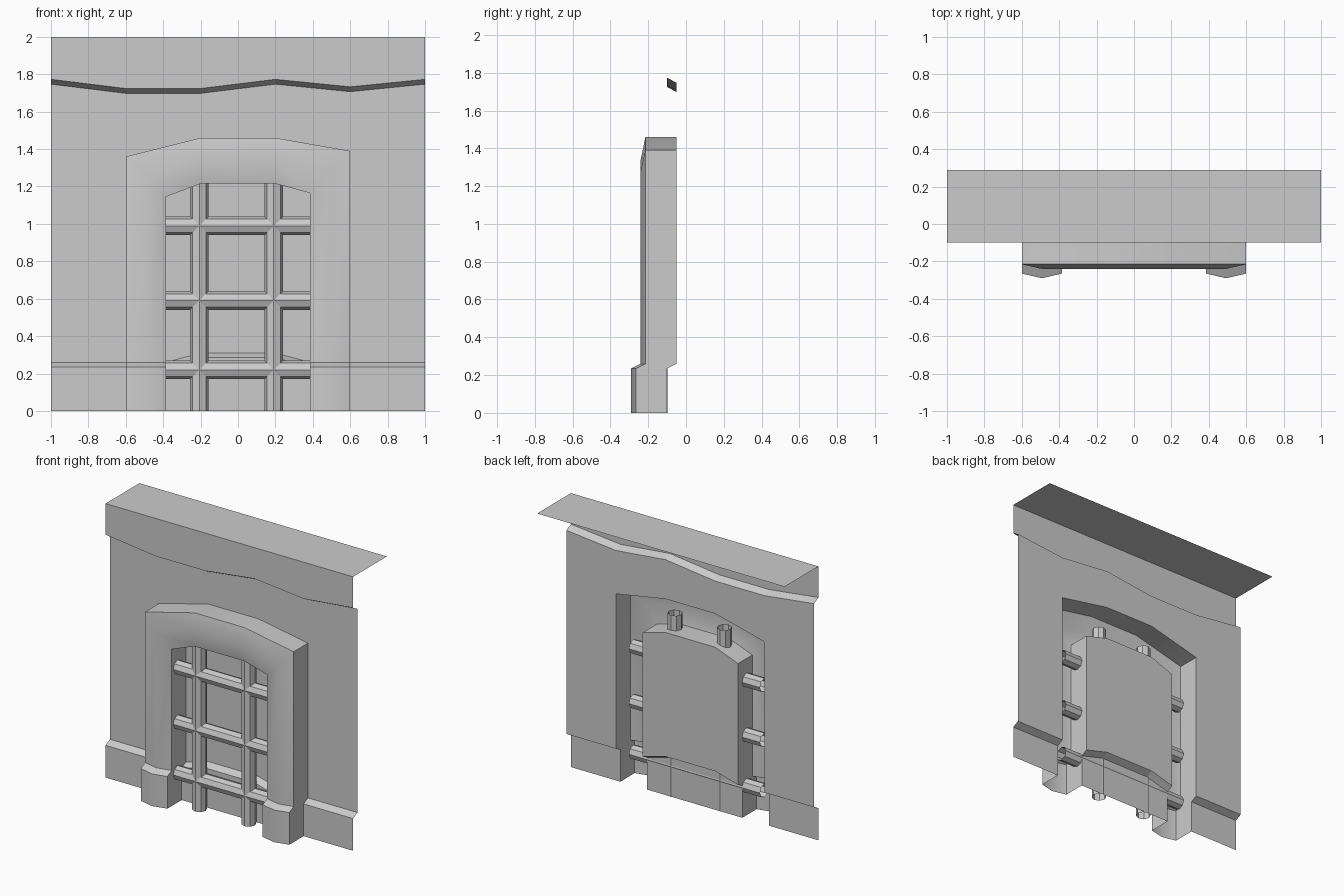
import bpy, math

if "Cube" in bpy.data.objects:
    bpy.data.objects.remove(bpy.data.objects["Cube"])


def grid_sheet(name, rows, skip=lambda r, c: False, smooth=False):
    """Open sheet from rows of points; columns run left to right as seen from the front."""
    n = len(rows[0])
    verts = [p for row in rows for p in row]
    faces = [(r * n + c, r * n + c + 1, (r + 1) * n + c + 1, (r + 1) * n + c)
             for r in range(len(rows) - 1) for c in range(n - 1) if not skip(r, c)]
    mesh = bpy.data.meshes.new(name)
    mesh.from_pydata(verts, [], faces)
    obj = bpy.data.objects.new(name, mesh)
    bpy.context.collection.objects.link(obj)
    if smooth:
        bpy.ops.object.select_all(action='DESELECT')
        obj.select_set(True)
        bpy.context.view_layer.objects.active = obj
        bpy.ops.object.shade_smooth_by_angle(angle=math.radians(30))
    return obj


BACK, STEP = -0.05, -0.05       # wall plane, extra projection of the plinth
FOOT, LEDGE = 0.235, 0.26       # lower and upper edge of the plinth slope

# wall: plinth, wavy overhang and top ledge, with the arched opening left out
xs = [-1, -0.6, -0.2, 0.2, 0.6, 1]
arch = [1.36, 1.36, 1.46, 1.46, 1.39, 1.39]
wave = [1.76, 1.711, 1.711, 1.76, 1.72, 1.76]


def level(zs, y):
    return [(x, y, z) for x, z in zip(xs, zs)]


grid_sheet("wall", [
    level([0] * 6, BACK + STEP),
    level([FOOT] * 6, BACK + STEP),
    level([LEDGE] * 6, BACK),
    level(arch, BACK),
    level([z - 0.013 for z in wave], BACK),
    level([z + 0.013 for z in wave], BACK + STEP),
    level([2] * 6, BACK + STEP),
    level([2] * 6, 0.29),
], skip=lambda r, c: r < 3 and 1 <= c <= 3)


# arched surround: a ridged channel section swept along jambs and arch
def arch_path(half, left, crown, right):
    lower = [(0, STEP), (FOOT, STEP), (LEDGE, 0)]
    path = [(-half, z, dy) for z, dy in lower]
    path += [(-half, left, 0), (-0.2, crown, 0), (0.2, crown, 0), (half, right, 0)]
    return path + [(half, z, dy) for z, dy in reversed(lower)]


stations = []
for (xo, zo, dy), (xi, zi, _) in zip(arch_path(0.6, 1.36, 1.46, 1.39),
                                     arch_path(0.385, 1.145, 1.215, 1.165)):
    section = [(0, BACK), (0, -0.215), (0.5, -0.24), (1, -0.215), (1, BACK)]
    stations.append([(xo + (xi - xo) * t, y + dy, zo + (zi - zo) * t) for t, y in section])
grid_sheet("arch_surround", stations, smooth=True)

# recessed panel closing the opening behind the bars
px = [-0.385, -0.2, 0.2, 0.385]
rise = [0, 0.05, 0.05, 0]
grid_sheet("back_panel", [
    [(x, BACK + STEP, 0) for x in px],
    [(x, BACK + STEP, FOOT + d) for x, d in zip(px, rise)],
    [(x, BACK, LEDGE + d) for x, d in zip(px, rise)],
    [(x, BACK, z) for x, z in zip(px, [1.145, 1.215, 1.215, 1.165])],
])


# bars: open eight-sided tubes
def bar(name, length, location, rotation=(0, 0, 0)):
    bpy.ops.mesh.primitive_cylinder_add(vertices=8, radius=0.05, depth=length,
                                        end_fill_type='NOTHING',
                                        location=location, rotation=rotation)
    bpy.context.object.name = name


for x in (-0.207, 0.191):
    bar("upright_bar", 1.325, (x, -0.147, 0.6625))
for z in (0.22, 0.59, 0.99):
    bar("cross_bar", 1.06, (0, -0.147, z), (0, math.pi / 2, 0))
